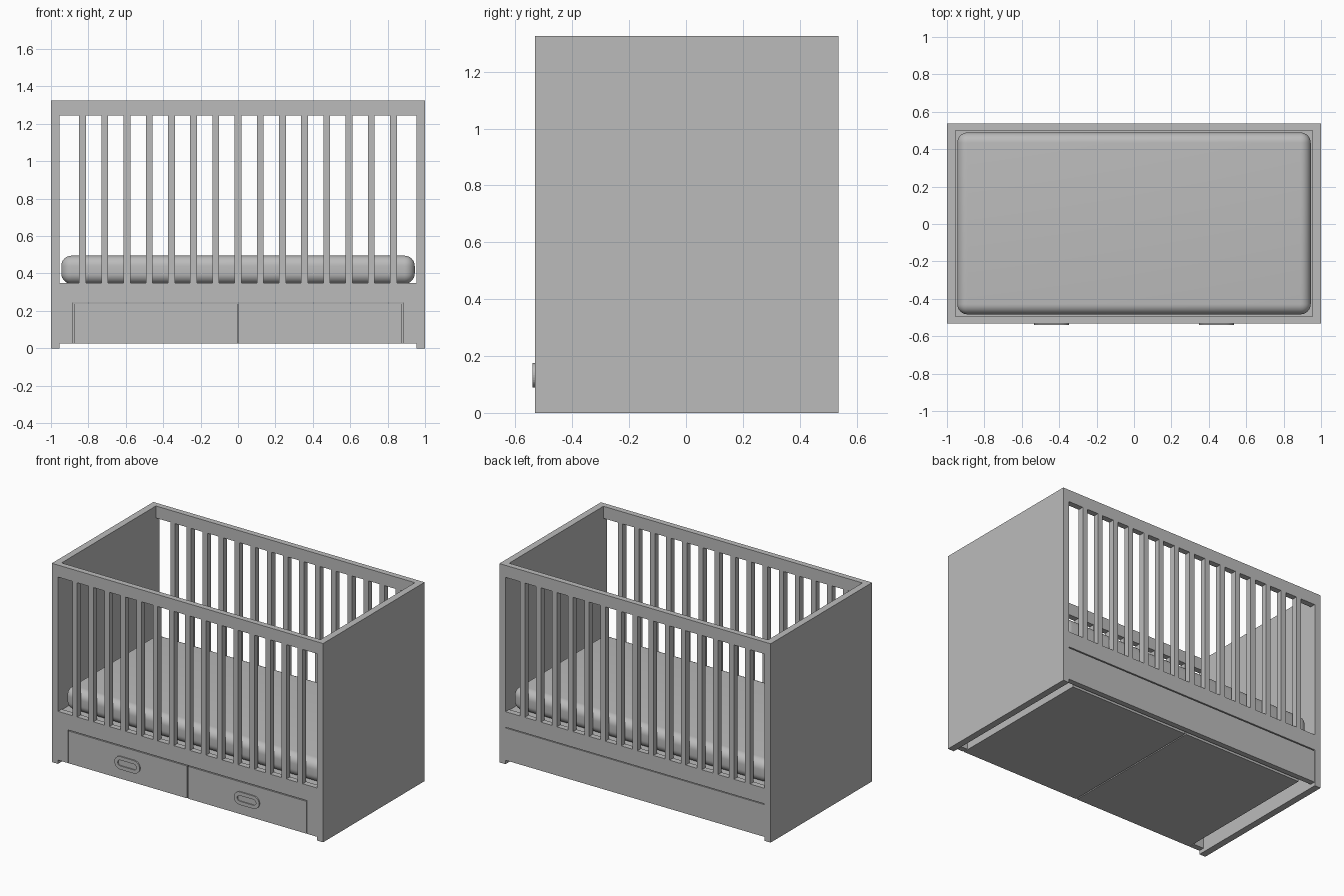
import bpy, bmesh
from math import cos, sin, pi
from mathutils import Vector

if "Cube" in bpy.data.objects:
    bpy.data.objects.remove(bpy.data.objects["Cube"])

GREY = (0.5, 0.5, 0.5, 1)
mat = bpy.data.materials.new("plain_grey")
mat.use_nodes = True
mat.diffuse_color = GREY
mat.node_tree.nodes["Principled BSDF"].inputs["Base Color"].default_value = GREY


def finish(name, bm):
    bmesh.ops.recalc_face_normals(bm, faces=bm.faces)
    mesh = bpy.data.meshes.new(name)
    bm.to_mesh(mesh)
    bm.free()
    mesh.materials.append(mat)
    obj = bpy.data.objects.new(name, mesh)
    bpy.context.collection.objects.link(obj)
    return obj


def add_box(bm, x, y, z):
    verts = bmesh.ops.create_cube(bm, size=1)["verts"]
    for v in verts:
        v.co = Vector([lo + (c + 0.5) * (hi - lo)
                       for c, (lo, hi) in zip(v.co, (x, y, z))])


def boxes(name, *parts):
    bm = bmesh.new()
    for part in parts:
        add_box(bm, *part)
    return finish(name, bm)


HEIGHT = 1.325
FRONT, BACK = -0.532, 0.537
SIDE = 0.038                 # thickness of the barred sides
INNER = 0.955                # inner face of the end panels
FLOOR = 0.025                # underside of the panels between the ends
DRAWER_TOP = 0.24
RAIL_LOW, RAIL_HIGH = 0.35, 1.245
span = (-INNER, INNER)
front_y = (FRONT, FRONT + SIDE)
back_y = (BACK - SIDE, BACK)

# Solid end panels
for name, x in (("left_end_panel", (INNER, 1)), ("right_end_panel", (-1, -INNER))):
    boxes(name, (x, (FRONT, BACK), (0, HEIGHT)))

# Barred sides: top rail, bottom rail and upright bars
for side, y in (("front", front_y), ("back", back_y)):
    boxes(side + "_top_rail", (span, y, (RAIL_HIGH, HEIGHT)))
    boxes(side + "_bottom_rail", (span, y, (DRAWER_TOP + 0.006, RAIL_LOW)))
    bars = [((i * 0.1187 - 0.018, i * 0.1187 + 0.018), y, (RAIL_LOW, RAIL_HIGH))
            for i in range(-7, 8)]
    boxes(side + "_bars", *bars)

# Lower panels: full width at the back, short posts beside the drawers
boxes("back_lower_panel", (span, (BACK - SIDE, BACK - 0.002), (FLOOR, DRAWER_TOP)))
boxes("front_posts", *[(x, front_y, (FLOOR, DRAWER_TOP + 0.006))
                       for x in ((-INNER, -0.882), (0.882, INNER))])

# Mattress board
boxes("mattress_board", (span, (FRONT + SIDE, BACK - SIDE), (0.315, 0.345)))

# Mattress with rounded edges
mattress = boxes("mattress", ((-0.945, 0.945), (-0.483, 0.489), (0.345, 0.495)))
bevel = mattress.modifiers.new("rounding", "BEVEL")
bevel.width = 0.055
bevel.segments = 8
bpy.context.view_layer.objects.active = mattress
mattress.select_set(True)
bpy.ops.object.modifier_apply(modifier="rounding")
bpy.ops.object.shade_smooth_by_angle()
mattress.select_set(False)


# Oval handle with a sunken centre
def handle(name, cx, cz, half=0.05, radius=0.043, proud=0.008):
    bm = bmesh.new()
    ring = []
    for end in (1, -1):
        for i in range(17):
            a = -pi / 2 + pi * i / 16
            ring.append(bm.verts.new((cx + end * (half + radius * cos(a)),
                                      FRONT, cz + end * radius * sin(a))))
    base = bm.faces.new(ring)
    out = bmesh.ops.extrude_face_region(bm, geom=[base])["geom"]
    cap = [g for g in out if isinstance(g, bmesh.types.BMFace)][0]
    for v in cap.verts:
        v.co.y -= proud
    bmesh.ops.recalc_face_normals(bm, faces=bm.faces)
    bmesh.ops.inset_region(bm, faces=[cap], thickness=0.024)
    out = bmesh.ops.extrude_face_region(bm, geom=[cap])["geom"]
    for v in [g for g in out if isinstance(g, bmesh.types.BMVert)]:
        v.co.y += proud - 0.001
    if cap.is_valid:
        bmesh.ops.delete(bm, geom=[cap], context="FACES_ONLY")
    return finish(name, bm)


# Drawers: open trays flush with the front
WALL = 0.02
for name, x0, x1 in (("right_drawer", -0.877, -0.004), ("left_drawer", 0.004, 0.877)):
    y0, y1, z = FRONT, BACK - SIDE - 0.02, (FLOOR, DRAWER_TOP)
    boxes(name,
          ((x0, x1), (y0, y0 + WALL), z),
          ((x0, x1), (y1 - WALL, y1), z),
          ((x0, x0 + WALL), (y0 + WALL, y1 - WALL), z),
          ((x1 - WALL, x1), (y0 + WALL, y1 - WALL), z),
          ((x0 + WALL, x1 - WALL), (y0 + WALL, y1 - WALL), (FLOOR, FLOOR + WALL)))
    handle(name + "_handle", (x0 + x1) / 2, 0.133)
